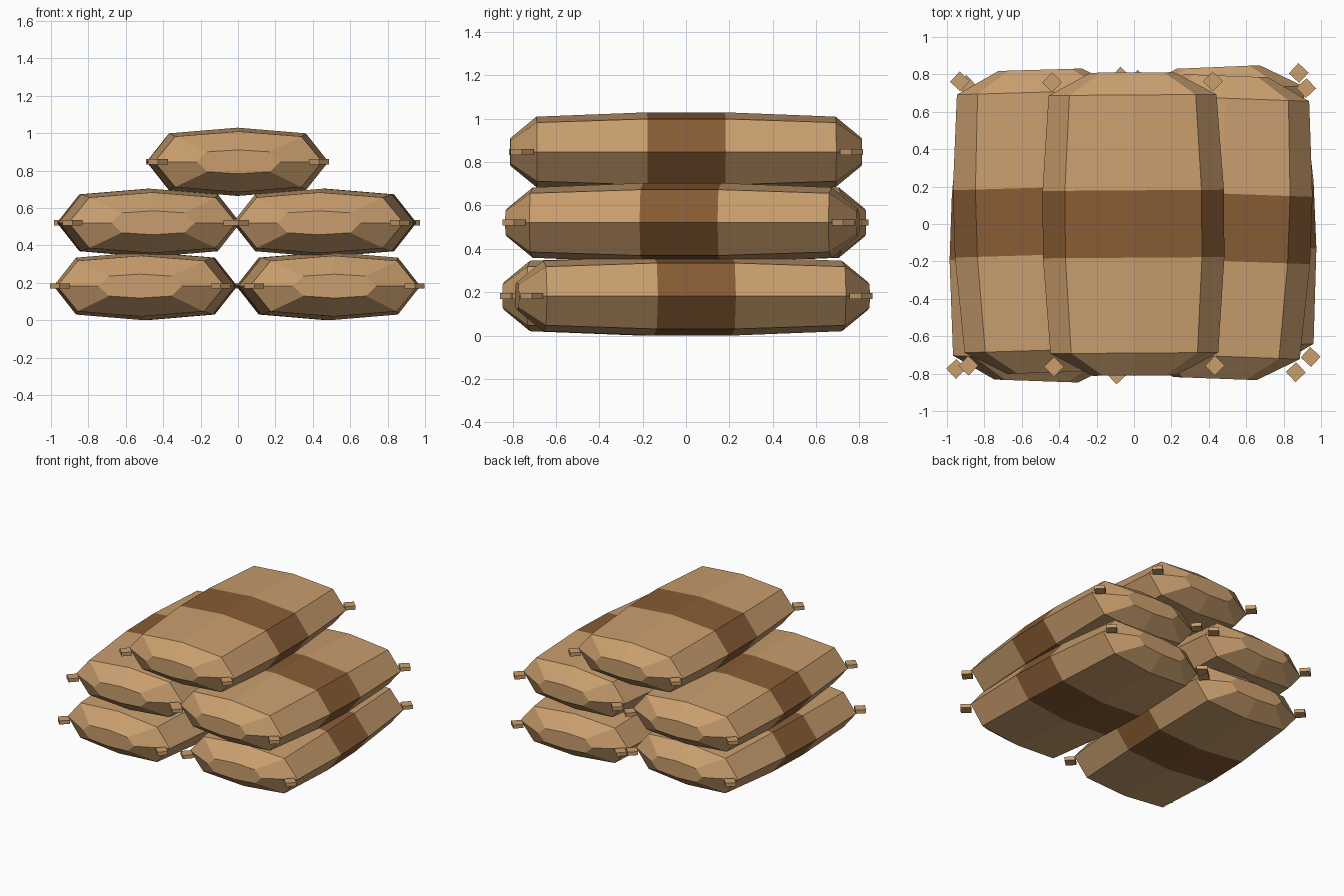
import bpy, bmesh
from math import radians
from mathutils import Matrix, Vector

if "Cube" in bpy.data.objects:
    bpy.data.objects.remove(bpy.data.objects["Cube"])


def material(name, rgb):
    m = bpy.data.materials.new(name)
    m.diffuse_color = (*rgb, 1)
    m.use_nodes = True
    m.node_tree.nodes["Principled BSDF"].inputs["Base Color"].default_value = m.diffuse_color
    return m


BURLAP = material("burlap", (0.585, 0.342, 0.155))
BAND = material("dark_band", (0.246, 0.108, 0.035))

# Eight-sided cross-section (x, z) and the stations along y: (y, width scale, height scale)
SECTION = [(0.485, 0), (0.365, 0.152), (0, 0.1825), (-0.365, 0.152),
           (-0.485, 0), (-0.365, -0.152), (0, -0.1825), (0.365, -0.152)]
STATIONS = [(-0.81, 0.46, 0.35), (-0.69, 0.925, 0.89), (-0.18, 1, 1),
            (0.18, 1, 1), (0.69, 0.925, 0.89), (0.81, 0.46, 0.35)]


def sack(name, location, angle):
    bm = bmesh.new()
    # Body lofted through the stations, with the middle span as the band
    rings = [[bm.verts.new((x * w, y, z * h)) for x, z in SECTION]
             for y, w, h in STATIONS]
    for i in range(len(rings) - 1):
        for j in range(8):
            k = (j + 1) % 8
            face = bm.faces.new((rings[i][j], rings[i][k],
                                 rings[i + 1][k], rings[i + 1][j]))
            face.material_index = 1 if i == 2 else 0
    bm.faces.new(rings[0])
    bm.faces.new(rings[-1])
    # Tied corner ears: thin blocks turned to diamonds
    for sx in (-1, 1):
        for sy in (-1, 1):
            m = (Matrix.Translation(Vector((sx * 0.43, sy * 0.76, 0)))
                 @ Matrix.Rotation(radians(45), 4, 'Z')
                 @ Matrix.Diagonal((0.075, 0.075, 0.028, 1)))
            bmesh.ops.create_cube(bm, size=1, matrix=m)
    bmesh.ops.recalc_face_normals(bm, faces=bm.faces)
    mesh = bpy.data.meshes.new(name)
    bm.to_mesh(mesh)
    bm.free()
    mesh.materials.append(BURLAP)
    mesh.materials.append(BAND)
    obj = bpy.data.objects.new(name, mesh)
    obj.location = location
    obj.rotation_euler.z = radians(angle)
    bpy.context.collection.objects.link(obj)


# Stack of five sacks, each turned slightly
sack("bottom_left_sack", (-0.495, -0.03, 0.1825), -2)
sack("bottom_right_sack", (0.483, 0.03, 0.1825), 2.4)
sack("middle_left_sack", (-0.478, 0.015, 0.521), 1.7)
sack("middle_right_sack", (0.463, -0.017, 0.521), -2.1)
sack("top_sack", (-0.003, 0, 0.847), 0.4)
